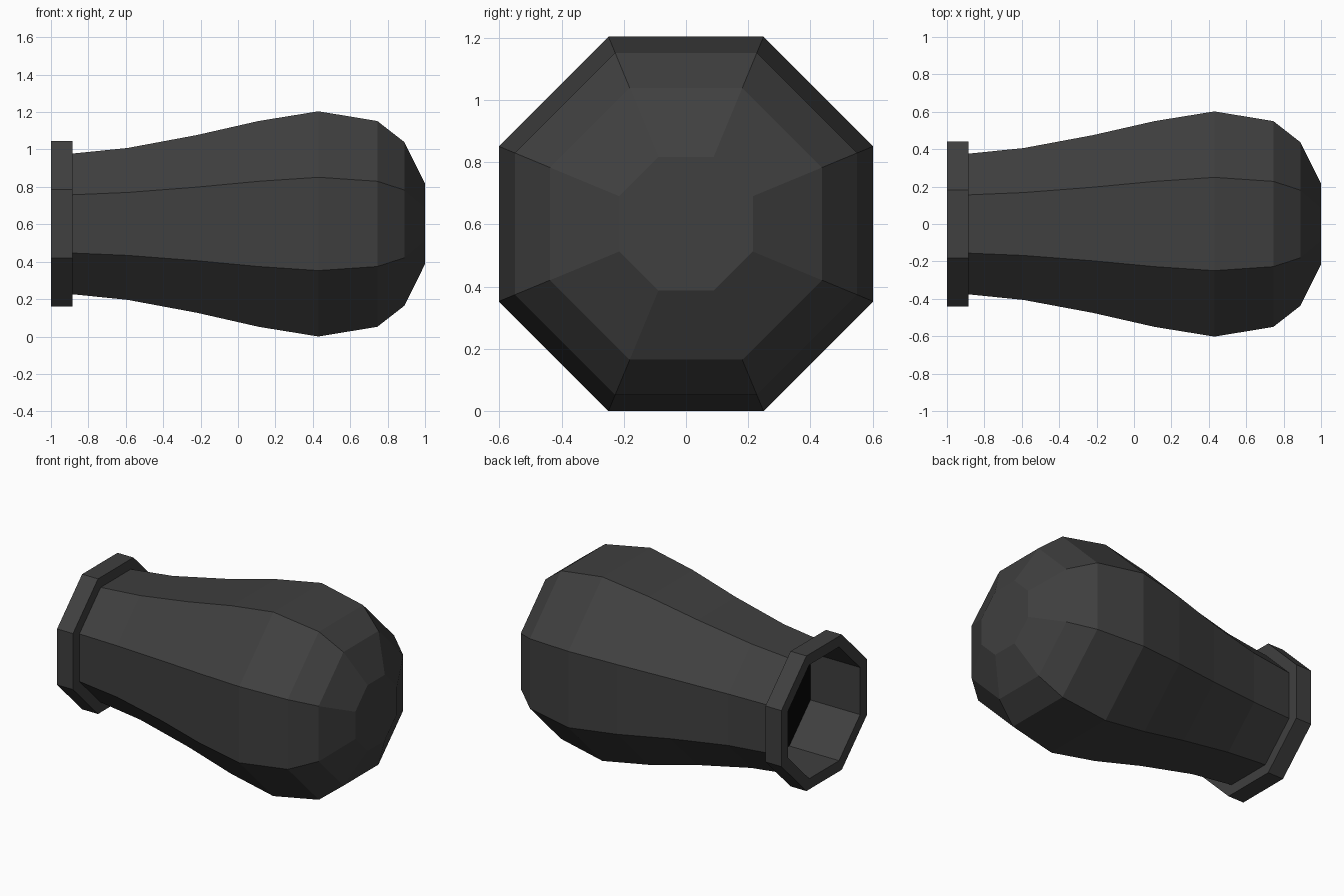
import bpy, bmesh, math

if "Cube" in bpy.data.objects:
    bpy.data.objects.remove(bpy.data.objects["Cube"])

SIDES = 8
CZ = 0.602
TO_CORNER = 1 / math.cos(math.pi / SIDES)   # flat-to-flat half width -> corner radius


def material(name, value):
    m = bpy.data.materials.new(name)
    m.diffuse_color = (value, value, value, 1)
    m.use_nodes = True
    m.node_tree.nodes["Principled BSDF"].inputs["Base Color"].default_value = m.diffuse_color
    return m


iron = material("dark_iron", 0.05)
black = material("bore_black", 0.002)


def lathe(name, profile, cap_start=False, cap_end=False, mat=iron):
    """Octagonal loft along x; profile holds (x, half width across flats)."""
    bm = bmesh.new()
    rings = []
    for x, r in profile:
        ring = []
        for i in range(SIDES):
            a = 2 * math.pi * (i + 0.5) / SIDES
            ring.append(bm.verts.new((x, r * TO_CORNER * math.cos(a),
                                      CZ + r * TO_CORNER * math.sin(a))))
        rings.append(ring)
    for a, b in zip(rings, rings[1:]):
        for i in range(SIDES):
            j = (i + 1) % SIDES
            bm.faces.new((a[i], b[i], b[j], a[j]))
    if cap_start:
        bm.faces.new(rings[0])
    if cap_end:
        bm.faces.new(rings[-1][::-1])
    me = bpy.data.meshes.new(name)
    bm.to_mesh(me)
    bm.free()
    me.materials.append(mat)
    ob = bpy.data.objects.new(name, me)
    bpy.context.collection.objects.link(ob)
    return ob


# Barrel: rounded breech, swelling, tapering neck, muzzle ring, open bore
lathe("barrel", [
    (1.0, 0.215), (0.89, 0.437), (0.745, 0.55), (0.43, 0.602),
    (0.11, 0.55), (-0.22, 0.475), (-0.59, 0.406), (-0.885, 0.376),
    (-0.885, 0.442), (-1.0, 0.442), (-1.0, 0.372), (-0.64, 0.372),
], cap_start=True)

# Dark floor closing the bore
lathe("bore_floor", [(-0.63, 0.372), (-0.64, 0.372)], cap_end=True, mat=black)

# Make all shells face outward (towards open air)
for ob in bpy.data.objects:
    bm = bmesh.new()
    bm.from_mesh(ob.data)
    if ob.name == "barrel":
        breech = max(bm.faces, key=lambda f: f.calc_center_median().x)
        flip = breech.normal.x < 0
    else:
        floor = min(bm.faces, key=lambda f: f.calc_center_median().x)
        flip = floor.normal.x > 0
    if flip:
        bmesh.ops.reverse_faces(bm, faces=bm.faces[:])
    bm.to_mesh(ob.data)
    bm.free()
